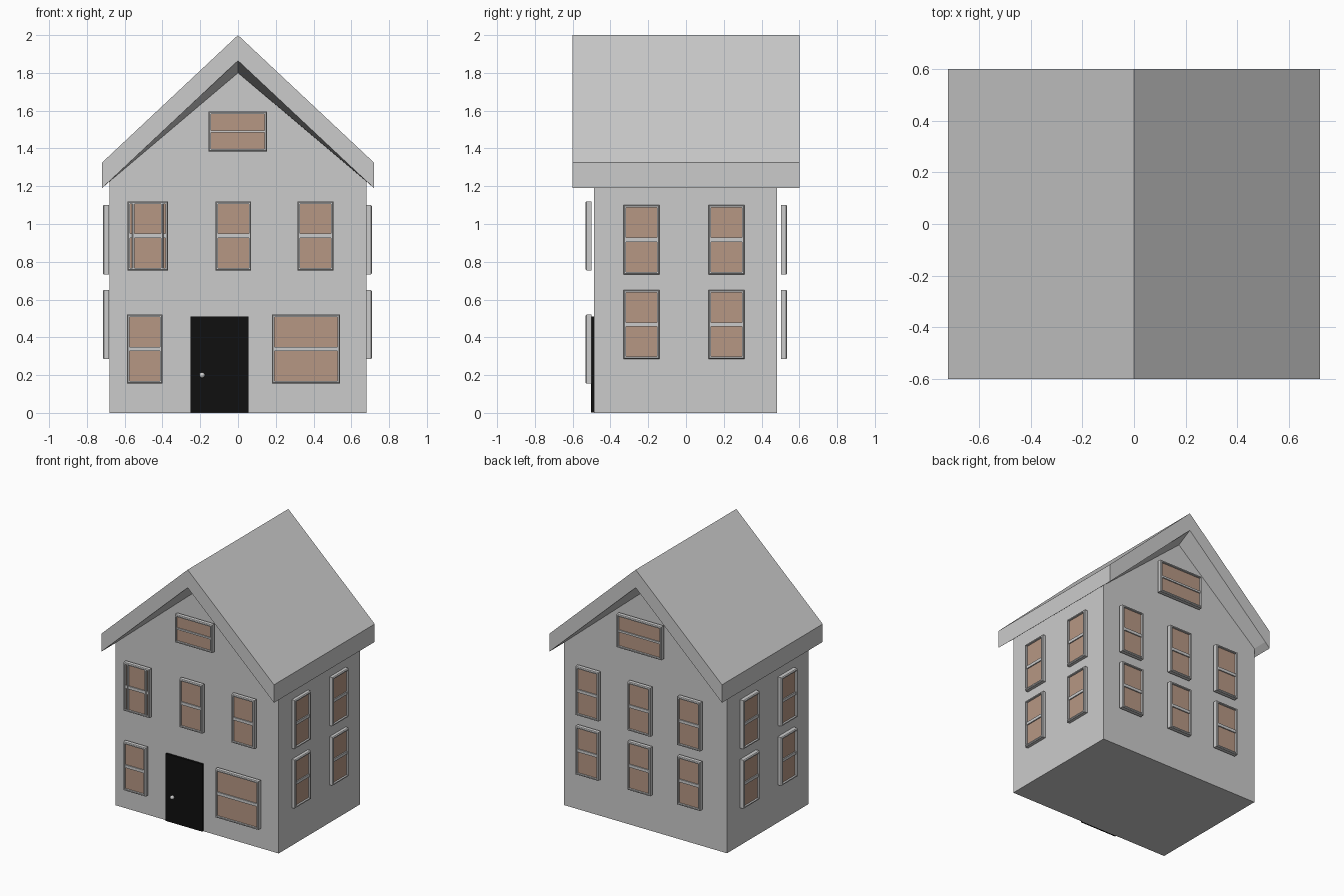
import bpy, bmesh
from math import radians

if "Cube" in bpy.data.objects:
    bpy.data.objects.remove(bpy.data.objects["Cube"])


def material(name, rgb):
    m = bpy.data.materials.new(name)
    m.diffuse_color = (*rgb, 1)
    m.use_nodes = True
    m.node_tree.nodes["Principled BSDF"].inputs["Base Color"].default_value = m.diffuse_color
    return m


BROWN = material("brown_pane", (0.47, 0.31, 0.23))
BLACK = material("black_door", (0.005, 0.005, 0.005))


def finish(name, bm, mat=None):
    bmesh.ops.recalc_face_normals(bm, faces=bm.faces)
    me = bpy.data.meshes.new(name)
    bm.to_mesh(me)
    bm.free()
    ob = bpy.data.objects.new(name, me)
    bpy.context.collection.objects.link(ob)
    if mat:
        me.materials.append(mat)
    return ob


def loft(bm, loops, closed=False):
    """Skin a row of equal loops; cap the ends unless the row is closed."""
    rings = [[bm.verts.new(p) for p in loop] for loop in loops]
    pairs = list(zip(rings, rings[1:] + rings[:1])) if closed else list(zip(rings, rings[1:]))
    for a, b in pairs:
        n = len(a)
        for i in range(n):
            j = (i + 1) % n
            bm.faces.new((a[i], a[j], b[j], b[i]))
    if not closed:
        bm.faces.new(rings[0])
        bm.faces.new(rings[-1])


def rect(u0, u1, z0, z1, y, inset=0):
    u0, u1, z0, z1 = u0 + inset, u1 - inset, z0 + inset, z1 - inset
    return [(u0, y, z0), (u1, y, z0), (u1, y, z1), (u0, y, z1)]


def box(bm, u0, u1, y0, y1, z0, z1):
    loft(bm, [rect(u0, u1, z0, z1, y0), rect(u0, u1, z0, z1, y1)])


# House body: gabled prism
wall = [(-0.68, 0), (0.68, 0), (0.68, 1.225), (0, 1.80), (-0.68, 1.225)]
bm = bmesh.new()
loft(bm, [[(x, y, z) for x, z in wall] for y in (-0.487, 0.483)])
finish("walls", bm)


# Roof: chevron whose soffit drops from the fascia to the gable wall
def roof_section(y, xi, zi, apex):
    pts = [(-0.72, 1.325), (0, 2.0), (0.72, 1.325), (0.72, 1.19),
           (xi, zi), (0, apex), (-xi, zi), (-0.72, 1.19)]
    return [(x, y, z) for x, z in pts]


bm = bmesh.new()
loft(bm, [roof_section(-0.6, 0.68, 1.2275, 1.865),
          roof_section(-0.487, 0.68, 1.225, 1.80),
          roof_section(0.483, 0.68, 1.225, 1.80),
          roof_section(0.6, 0.68, 1.2275, 1.865)])
finish("roof", bm)


# Window: chamfered frame ring, mid bar and brown pane, built facing -y then turned
def window(name, angle, dist, u0, u1, z0, z1):
    f, b, w = -dist, -dist + 0.034, 0.013
    h = z1 - z0
    bm = bmesh.new()
    loft(bm, [rect(u0, u1, z0, z1, b), rect(u0, u1, z0, z1, f + 0.006),
              rect(u0, u1, z0, z1, f, 0.005), rect(u0, u1, z0, z1, f, w),
              rect(u0, u1, z0, z1, b, w)], closed=True)
    mid = (z0 + z1) / 2
    box(bm, u0 + w, u1 - w, f + 0.006, b - 0.004, mid - 0.03 * h, mid + 0.03 * h)
    frame = finish(name + "_frame", bm)
    bm = bmesh.new()
    box(bm, u0 + w, u1 - w, f + 0.014, b - 0.004, z0 + w, z1 - w)
    pane = finish(name + "_pane", bm, BROWN)
    for ob in (frame, pane):
        ob.rotation_euler.z = radians(angle)


# Front windows (two of them overlap at upper left)
for i, u in enumerate((-0.585, -0.56, -0.12, 0.315)):
    window(f"front_upper_window_{i}", 0, 0.533, u, u + 0.19, 0.755, 1.12)
window("front_lower_window", 0, 0.533, -0.587, -0.40, 0.155, 0.52)
window("front_wide_window", 0, 0.533, 0.18, 0.54, 0.155, 0.52)
window("front_attic_window", 0, 0.533, -0.157, 0.153, 1.385, 1.595)

# Side and back windows in two rows
for row, z0, z1 in (("lower", 0.285, 0.65), ("upper", 0.733, 1.10)):
    for i, u in enumerate((-0.33, 0.12)):
        window(f"right_{row}_window_{i}", 90, 0.709, u, u + 0.19, z0, z1)
        window(f"left_{row}_window_{i}", -90, 0.716, u, u + 0.19, z0, z1)
    for i, u in enumerate((-0.55, -0.117, 0.298)):
        window(f"back_{row}_window_{i}", 180, 0.536, u, u + 0.19, z0, z1)
window("back_attic_window", 180, 0.536, -0.207, 0.166, 1.335, 1.585)

# Door and knob
bm = bmesh.new()
box(bm, -0.252, 0.055, -0.503, -0.48, 0.003, 0.51)
finish("door", bm, BLACK)
bpy.ops.mesh.primitive_uv_sphere_add(segments=16, ring_count=10, radius=0.015,
                                     location=(-0.19, -0.513, 0.2))
bpy.context.object.name = "door_knob"
bpy.ops.object.shade_smooth_by_angle()
